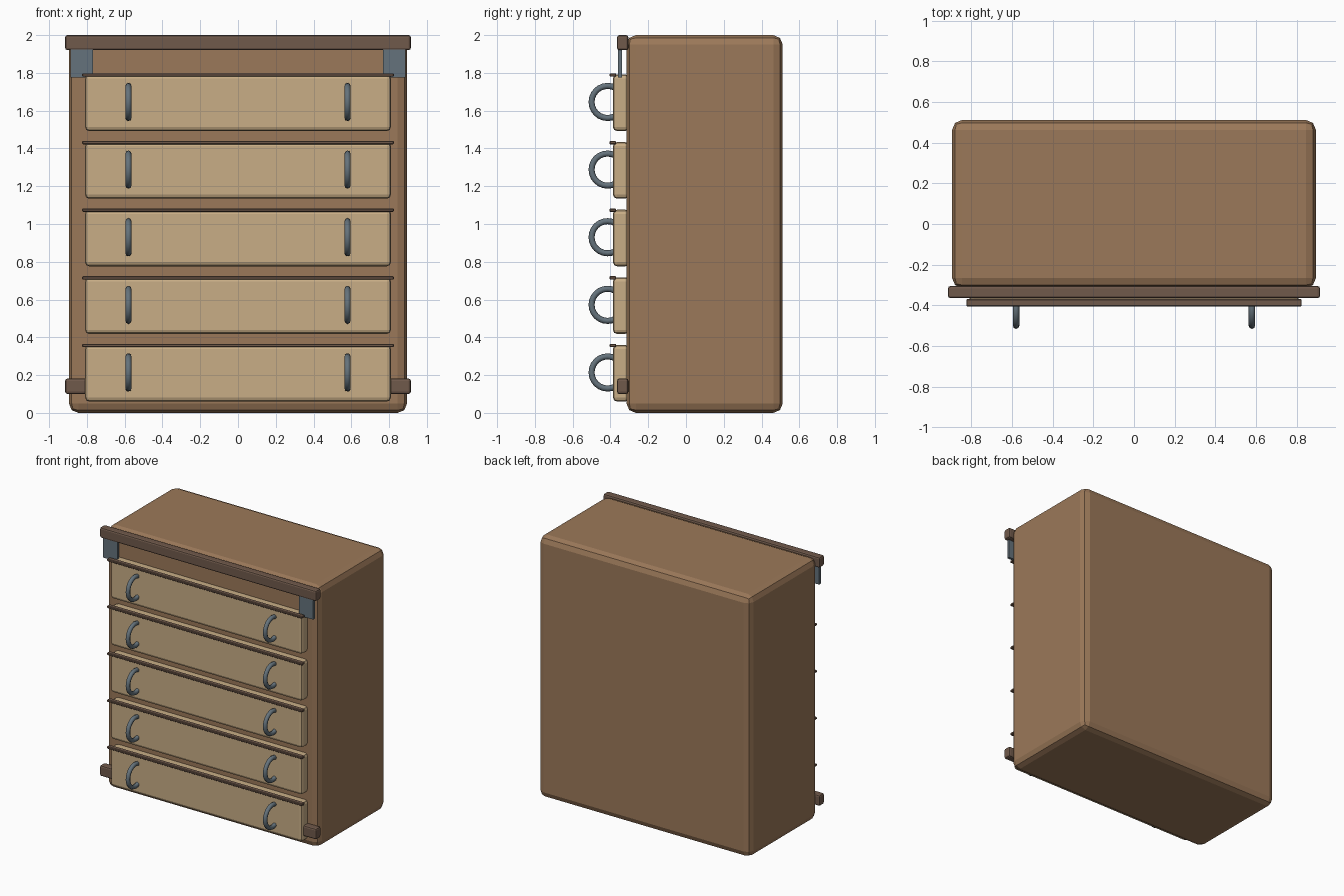
import bpy
from math import pi

if "Cube" in bpy.data.objects:
    bpy.data.objects.remove(bpy.data.objects["Cube"])


def material(name, rgb):
    m = bpy.data.materials.new(name)
    m.diffuse_color = (*rgb, 1)
    m.use_nodes = True
    m.node_tree.nodes["Principled BSDF"].inputs["Base Color"].default_value = m.diffuse_color
    return m


WOOD = material("wood", (0.33, 0.19, 0.10))
PALE = material("pale_wood", (0.58, 0.42, 0.24))
DARK = material("dark_wood", (0.16, 0.10, 0.07))
METAL = material("metal", (0.13, 0.17, 0.20))


def box(name, lo, hi, mat, bevel=0.0, segments=2):
    """Box between two corners, with optional rounded edges."""
    bpy.ops.mesh.primitive_cube_add(size=1, location=[(a + b) / 2 for a, b in zip(lo, hi)])
    ob = bpy.context.object
    ob.name = name
    ob.scale = [b - a for a, b in zip(lo, hi)]
    bpy.ops.object.transform_apply(location=False, rotation=False, scale=True)
    ob.data.materials.append(mat)
    if bevel:
        mod = ob.modifiers.new("bevel", "BEVEL")
        mod.width, mod.segments = bevel, segments
    return ob


# Cabinet body
box("body", (-0.895, -0.315, 0), (0.895, 0.512, 2.0), WOOD, 0.05)

# Front rails at top and bottom
box("top_rail", (-0.915, -0.365, 1.92), (0.915, -0.305, 2.0), DARK, 0.012)
box("bottom_rail", (-0.915, -0.365, 0.10), (0.915, -0.305, 0.182), DARK, 0.012)

# Metal plates hanging under the top rail
for side, s in (("left", -1), ("right", 1)):
    a, b = sorted((s * 0.768, s * 0.888))
    box(side + "_plate", (a, -0.36, 1.775), (b, -0.34, 1.95), METAL)

# Five drawers, each with a lip and two ring handles
for i in range(5):
    z = 0.06 + i * 0.358
    box(f"drawer_{i + 1}", (-0.81, -0.387, z), (0.81, -0.30, z + 0.30), PALE, 0.022)
    box(f"drawer_lip_{i + 1}", (-0.825, -0.405, z + 0.288), (0.825, -0.37, z + 0.306), DARK, 0.004, 1)
    for side, x in (("left", -0.58), ("right", 0.58)):
        bpy.ops.mesh.primitive_torus_add(
            location=(x, -0.415, z + 0.154), rotation=(0, pi / 2, 0),
            major_radius=0.085, minor_radius=0.016, major_segments=24, minor_segments=8)
        ring = bpy.context.object
        ring.name = f"{side}_handle_{i + 1}"
        ring.data.materials.append(METAL)
        bpy.ops.object.shade_smooth_by_angle(angle=pi / 3)
